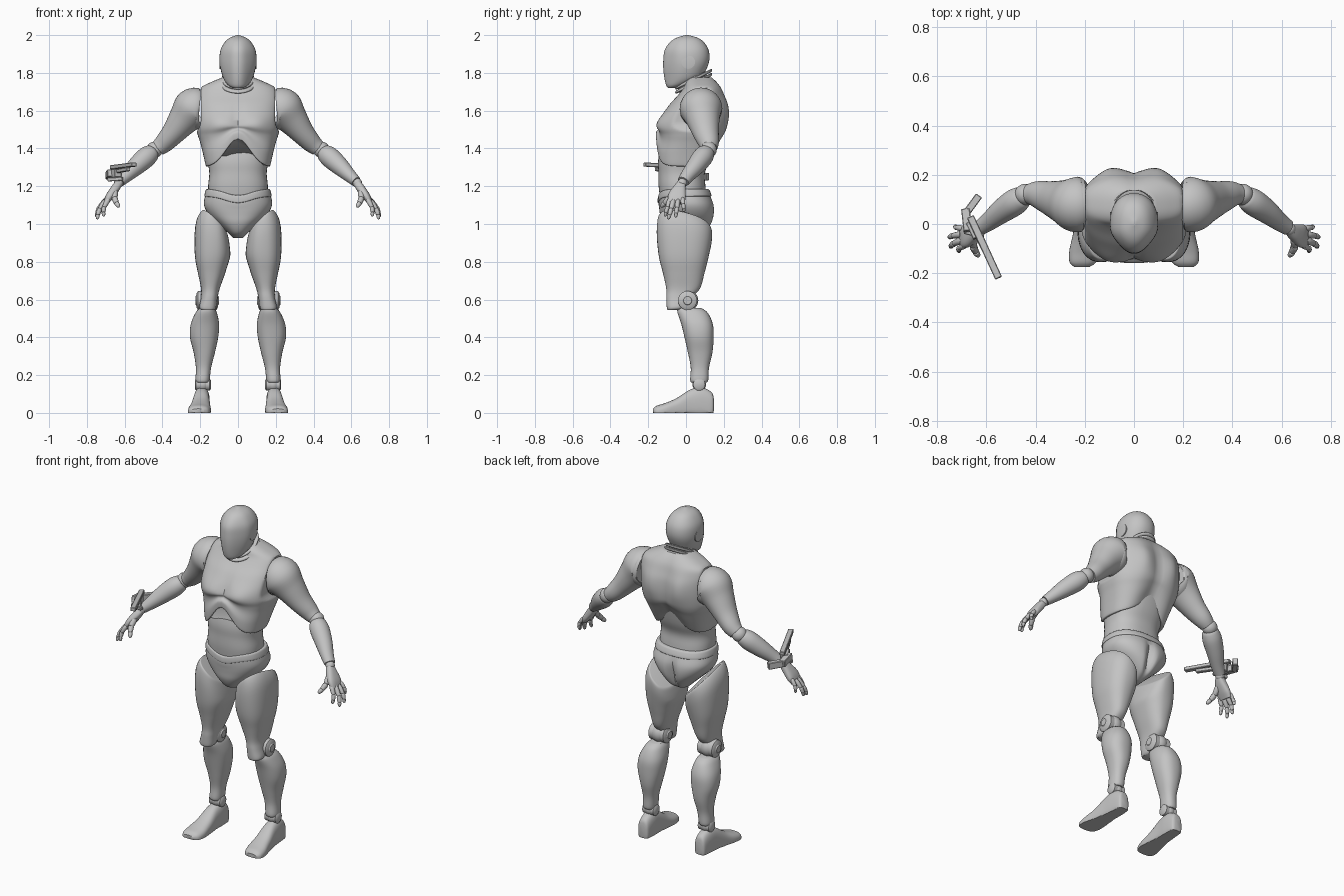
import bpy, bmesh, math
from mathutils import Vector

cube = bpy.data.objects.get("Cube")
if cube:
    bpy.data.objects.remove(cube)

grey = bpy.data.materials.new("matte_grey")
grey.use_nodes = True
grey.diffuse_color = (0.55, 0.55, 0.55, 1)
grey.node_tree.nodes["Principled BSDF"].inputs["Base Color"].default_value = grey.diffuse_color


def finish(name, bm, mirror=False, angle=40):
    """Turn a bmesh into a shaded object, optionally mirrored to the right side."""
    bmesh.ops.recalc_face_normals(bm, faces=bm.faces)
    mesh = bpy.data.meshes.new(name)
    bm.to_mesh(mesh)
    bm.free()
    mesh.materials.append(grey)
    obj = bpy.data.objects.new(name, mesh)
    bpy.context.collection.objects.link(obj)
    if mirror:
        modifier = obj.modifiers.new("mirror", "MIRROR")
        modifier.use_mirror_merge = False
    bpy.ops.object.select_all(action="DESELECT")
    obj.select_set(True)
    bpy.context.view_layer.objects.active = obj
    bpy.ops.object.shade_smooth_by_angle(angle=math.radians(angle))
    return obj


def refine(rows, steps=5):
    """Catmull-Rom interpolation between section rows."""
    rows = [Vector(row) for row in rows]
    result = []
    for i in range(len(rows) - 1):
        a, b, c, d = rows[max(i - 1, 0)], rows[i], rows[i + 1], rows[min(i + 2, len(rows) - 1)]
        for k in range(steps):
            t = k / steps
            result.append(b + (c - a) * t / 2 + (a * 2 - b * 5 + c * 4 - d) * t * t / 2
                          + (b * 3 - a - c * 3 + d) * t ** 3 / 2)
    return result + [rows[-1]]


def skin(name, sections, power=2, sides=40, warp=None, mirror=False):
    """Skin superellipse sections given as (centre, u, v)."""
    bm = bmesh.new()
    rings = []
    for centre, u, v in sections:
        ring = []
        for i in range(sides):
            angle = math.tau * i / sides
            c, s = math.cos(angle), math.sin(angle)
            p = (centre + u * math.copysign(abs(c) ** (2 / power), c)
                 + v * math.copysign(abs(s) ** (2 / power), s))
            ring.append(bm.verts.new(warp(p) if warp else p))
        rings.append(ring)
    for low, high in zip(rings, rings[1:]):
        for i in range(sides):
            j = (i + 1) % sides
            bm.faces.new((low[i], low[j], high[j], high[i]))
    bm.faces.new(rings[0])
    bm.faces.new(rings[-1])
    return finish(name, bm, mirror)


def stack(name, rows, **options):
    """Level sections: height, x low, x high, y low, y high."""
    sections = []
    for z, xa, xb, ya, yb in refine(rows):
        sections.append((Vector(((xa + xb) / 2, (ya + yb) / 2, z)),
                         Vector(((xb - xa) / 2, 0, 0)), Vector((0, (yb - ya) / 2, 0))))
    return skin(name, sections, **options)


def body(name, rows, **options):
    """Level sections centred on x: height, half width, front, back."""
    return stack(name, [(z, -w, w, ya, yb) for z, w, ya, yb in rows], **options)


def tube(name, rows, **options):
    """Sections across a path: x, y, z, two radii."""
    rows = refine(rows)
    sections = []
    for i, row in enumerate(rows):
        a, b = rows[max(i - 1, 0)], rows[min(i + 1, len(rows) - 1)]
        tangent = Vector(b[:3]) - Vector(a[:3])
        u = tangent.cross(Vector((0, 1, 0))).normalized()
        sections.append((Vector(row[:3]), u * row[3], tangent.cross(u).normalized() * row[4]))
    return skin(name, sections, **options)


def ball(name, centre, size, mirror=True):
    bm = bmesh.new()
    bmesh.ops.create_uvsphere(bm, u_segments=28, v_segments=16, radius=1)
    bmesh.ops.scale(bm, vec=size, verts=bm.verts)
    bmesh.ops.translate(bm, vec=centre, verts=bm.verts)
    finish(name, bm, mirror)


def disc(name, centre, radius, width):
    """A joint drum lying along x, with bevelled rims."""
    x, y, z = centre
    h = width / 2
    sections = [(Vector((x + dx, y, z)), Vector((0, r, 0)), Vector((0, 0, r)))
                for dx, r in ((-h, radius * .7), (-h * .85, radius), (h * .85, radius), (h, radius * .7))]
    skin(name, sections, mirror=True)


def bar(name, start, end, width, height):
    start, end = Vector(start), Vector(end)
    bm = bmesh.new()
    bmesh.ops.create_cube(bm, size=1)
    bmesh.ops.scale(bm, vec=(width, height, (end - start).length), verts=bm.verts)
    bm.transform((end - start).to_track_quat("Z", "Y").to_matrix().to_4x4())
    bmesh.ops.translate(bm, vec=(start + end) / 2, verts=bm.verts)
    bmesh.ops.bevel(bm, geom=bm.edges[:], offset=.003, segments=1, affect="EDGES")
    finish(name, bm, angle=30)


def bump(value, centre, spread):
    return math.exp(-((value - centre) / spread) ** 2)


def ramp(value, low, high):
    t = min(max((value - low) / (high - low), 0), 1)
    return t * t * (3 - 2 * t)


# Head: egg shape, narrower at the face
def head_shape(p):
    p.x *= 1 - .3 * ramp(-p.y, .02, .13)
    return p

body("head", [(1.72, .03, -.095, -.05), (1.735, .055, -.105, -.005), (1.77, .077, -.114, .075),
              (1.82, .092, -.12, .108), (1.87, .098, -.12, .124), (1.92, .093, -.113, .12),
              (1.96, .072, -.087, .097), (1.985, .045, -.052, .064), (2, .006, -.003, .012)],
     warp=head_shape, power=2.2)
disc("ear_discs", (.088, .012, 1.857), .036, .02)

# Neck and tilted collar
body("neck", [(1.68, .085, -.03, .14), (1.74, .074, -.05, .12), (1.82, .07, -.06, .1)])


def tilt(p):
    p.z += .5 * (p.y - .04)
    return p

for k, name in enumerate(("lower_collar", "upper_collar")):
    z, w = 1.735 + k * .022, .094 - k * .008
    body(name, [(z, w - .008, -.048, .13), (z + .005, w, -.056, .138),
                (z + .014, w, -.056, .138), (z + .018, w - .008, -.048, .13)], warp=tilt)


# Chest shell: arched hem, pectorals, shoulder blades and spine groove
def chest_shape(p):
    side = abs(p.x)
    if p.y < .03:
        p.y -= .02 * bump(side, .1, .07) * bump(p.z, 1.53, .05) * ramp(.03 - p.y, 0, .1)
        p.y += .012 * bump(side, 0, .022) * bump(p.z, 1.54, .09)
    else:
        p.y += .016 * bump(side, .1, .05) * bump(p.z, 1.6, .11) * ramp(p.y, .05, .15)
        p.y -= .014 * bump(side, 0, .03) * bump(p.z, 1.55, .2)
    lift = .15 if p.y < 0 else .09
    p.z += lift * bump(side, 0, .09) * (1 - ramp(p.z, 1.29, 1.56))
    limit = .197 + .03 * (1 - ramp(p.z, 1.46, 1.54))
    p.x = max(-limit, min(limit, p.x))
    return p

body("chest", [(1.3, .165, -.152, .125), (1.31, .172, -.158, .135), (1.37, .185, -.158, .165),
               (1.43, .2, -.146, .19), (1.47, .213, -.143, .206), (1.51, .222, -.146, .215),
               (1.57, .224, -.128, .22), (1.63, .222, -.09, .215), (1.68, .218, -.045, .2),
               (1.72, .2, -.015, .185), (1.75, .145, -.005, .165), (1.775, .085, .01, .14)],
     power=2.5, warp=chest_shape, sides=72)

# Waist core
body("abdomen", [(1.12, .155, -.135, .11), (1.2, .158, -.145, .103), (1.27, .152, -.146, .1),
                 (1.35, .162, -.146, .13), (1.48, .165, -.115, .16)], power=2.4)


# Pelvis with buttock split, and a dipping belt
def dip(p):
    p.z -= .035 * bump(p.x, 0, .09) * ramp(p.z, 1.05, 1.15) * ramp(-p.y, -.05, .1)
    return p


def pelvis_shape(p):
    if p.y > 0:
        p.y -= .035 * bump(p.x, 0, .022) * bump(p.z, 1.03, .09)
    return dip(p)

body("pelvis", [(.925, .025, -.045, .05), (.95, .05, -.1, .105), (1, .105, -.13, .138),
                (1.05, .155, -.138, .15), (1.1, .18, -.142, .148), (1.15, .174, -.145, .13),
                (1.185, .163, -.14, .115)], power=2.4, warp=pelvis_shape, sides=64)
body("belt", [(1.145, .17, -.143, .12), (1.15, .178, -.15, .135), (1.18, .171, -.148, .124),
              (1.186, .163, -.14, .115)], power=2.4, warp=dip)


# Legs
def thigh_shape(p):
    p.z += (.95 * (p.x - .125) - .25 * p.y) * ramp(p.z, .78, 1)
    return p

stack("thighs", [(.545, .125, .195, -.098, -.03), (.56, .116, .205, -.102, -.005),
                 (.61, .108, .196, -.104, .03), (.66, .096, .196, -.105, .075),
                 (.74, .068, .212, -.122, .098), (.83, .043, .229, -.145, .12),
                 (.92, .042, .226, -.155, .135), (.99, .05, .196, -.148, .138),
                 (1, .06, .185, -.135, .125)], power=2.4, warp=thigh_shape, mirror=True)
ball("knee_balls", (.163, .01, .595), (.05, .055, .055))
disc("knee_drums", (.163, .008, .595), .05, .115)
disc("knee_pins", (.163, .008, .595), .03, .125)
stack("shins", [(.16, .156, .218, .03, .11), (.175, .15, .225, .022, .118), (.24, .142, .223, .025, .122),
                (.32, .122, .235, .01, .14), (.4, .105, .254, -.008, .146), (.47, .1, .25, -.025, .142),
                (.53, .112, .225, -.045, .115), (.555, .125, .205, -.045, .08)], power=2.3, mirror=True)
ball("ankle_balls", (.186, .07, .15), (.035, .036, .036))
disc("ankle_drums", (.186, .07, .15), .032, .085)


# Feet: sections run from heel to toe, then lie down along y
def lie_down(p):
    y = p.z
    p.z = max(p.y, 0)
    p.y = -y
    return p

stack("feet", [(-.147, .17, .212, .01, .075), (-.135, .156, .224, -.03, .11), (-.08, .15, .232, -.03, .135),
               (-.02, .15, .238, -.03, .122), (.05, .146, .25, -.03, .078), (.11, .144, .263, -.03, .052),
               (.155, .155, .262, -.03, .038), (.174, .18, .243, 0, .022)],
      power=2.6, warp=lie_down, mirror=True)

# Arms
tube("upper_arms", [(.204, .08, 1.61, .1, .1), (.212, .08, 1.61, .107, .108), (.24, .08, 1.606, .11, .112),
                    (.285, .09, 1.555, .086, .09), (.34, .105, 1.485, .064, .07),
                    (.39, .12, 1.43, .052, .055), (.425, .122, 1.4, .042, .042)], mirror=True)
ball("elbow_balls", (.442, .12, 1.393), (.043, .043, .043))
tube("forearms", [(.448, .112, 1.385, .036, .038), (.46, .105, 1.375, .047, .048), (.49, .085, 1.35, .054, .054),
                  (.54, .05, 1.305, .048, .048), (.59, .01, 1.257, .036, .038),
                  (.625, -.014, 1.225, .028, .032)], mirror=True)
ball("wrist_balls", (.632, -.02, 1.217), (.025, .026, .025))

# Hands
tube("palms", [(.632, -.022, 1.215, .02, .022), (.652, -.035, 1.185, .023, .035),
               (.68, -.048, 1.145, .021, .047), (.7, -.053, 1.112, .013, .042)], power=2.6, mirror=True)


def finger(name, base, tip, radius):
    base, tip = Vector(base), Vector(tip)
    rows = []
    for t, r in ((0, .9), (.15, 1.1), (.4, .95), (.45, .75), (.5, 1), (.72, .85), (.76, .65), (.8, .85), (.95, .6), (1, .2)):
        p = base.lerp(tip, t)
        p.x += .012 * math.sin(math.pi * t)
        rows.append((*p, r * radius, r * radius))
    tube(name, rows, sides=12, mirror=True)

finger("index_fingers", (.685, -.086, 1.13), (.71, -.112, 1.04), .012)
finger("middle_fingers", (.697, -.066, 1.125), (.745, -.094, 1.025), .013)
finger("ring_fingers", (.702, -.042, 1.125), (.75, -.055, 1.035), .012)
finger("little_fingers", (.695, -.018, 1.135), (.725, -.01, 1.065), .011)
finger("thumbs", (.65, -.055, 1.175), (.63, -.132, 1.09), .016)

# Sidearm resting on the right forearm
bar("sidearm_slide", (-.665, .03, 1.3), (-.55, -.22, 1.315), .03, .022)
bar("sidearm_frame", (-.665, .01, 1.275), (-.58, -.16, 1.29), .022, .02)
bar("sidearm_body", (-.665, .01, 1.265), (-.635, -.055, 1.27), .04, .045)
bar("sidearm_grip", (-.675, -.03, 1.27), (-.685, .06, 1.255), .035, .04)
bar("sidearm_grip_end", (-.685, .04, 1.255), (-.63, .115, 1.25), .03, .04)
bar("sidearm_guard", (-.69, -.03, 1.235), (-.61, -.05, 1.24), .02, .02)
